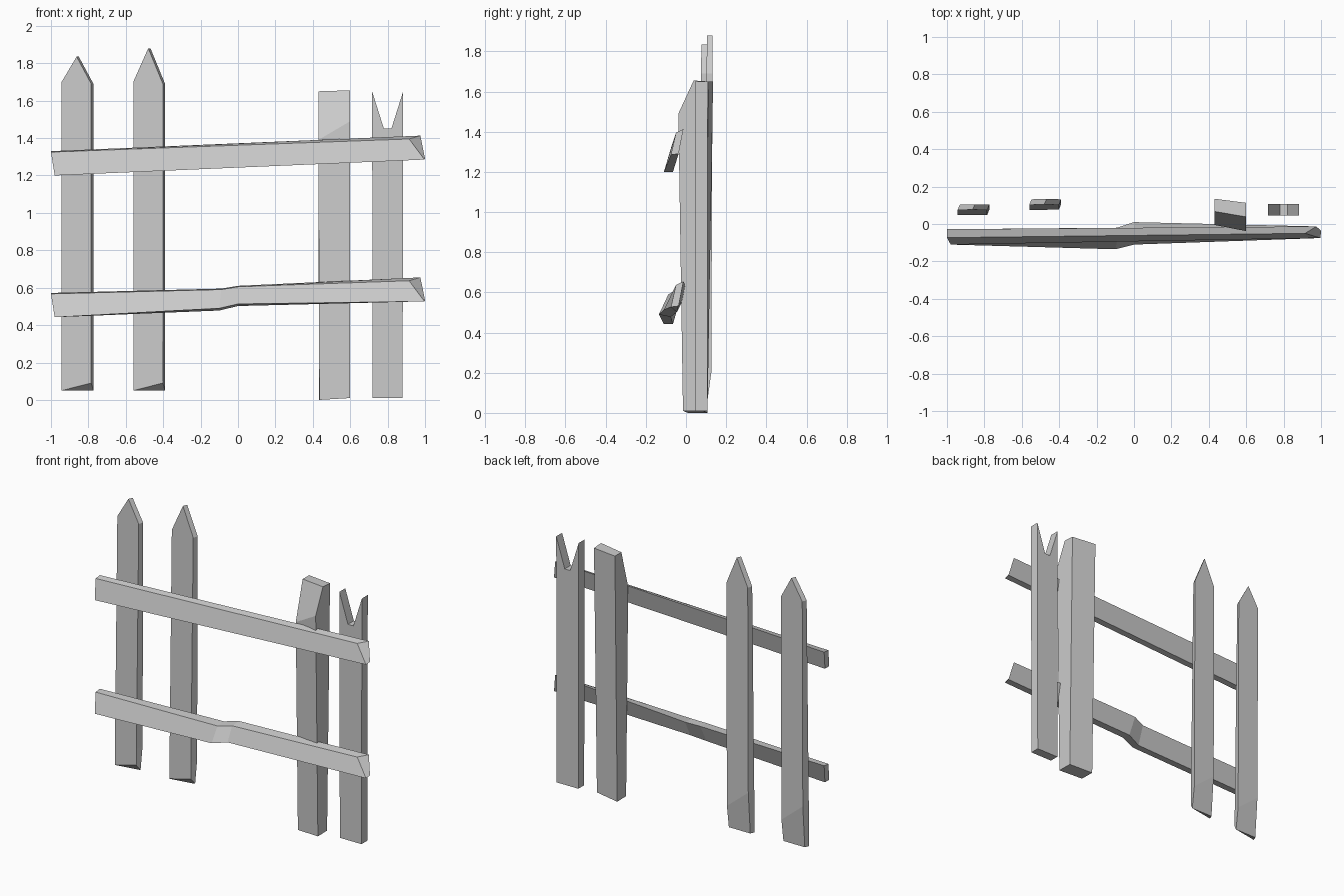
import bpy, bmesh

if "Cube" in bpy.data.objects:
    bpy.data.objects.remove(bpy.data.objects["Cube"])


def loft(name, rings):
    """Skin matching rings of points, cap both ends, weld collapsed corners."""
    bm = bmesh.new()
    loops = [[bm.verts.new(p) for p in ring] for ring in rings]
    n = len(loops[0])
    for a, b in zip(loops, loops[1:]):
        for i in range(n):
            j = (i + 1) % n
            bm.faces.new((a[i], a[j], b[j], b[i]))
    bm.faces.new(loops[0])
    bm.faces.new(loops[-1])
    bmesh.ops.remove_doubles(bm, verts=bm.verts, dist=0.0005)
    bmesh.ops.recalc_face_normals(bm, faces=bm.faces)
    mesh = bpy.data.meshes.new(name)
    bm.to_mesh(mesh)
    bm.free()
    obj = bpy.data.objects.new(name, mesh)
    bpy.context.collection.objects.link(obj)
    return obj


def pointed_picket(name, x, y, peak):
    """Leaning board with pointed top; its back is cut away near the foot."""
    l, r, s = x - 0.08, x + 0.078, 0.012      # s: sideways skew front to back

    def ring(zfl, zfr, zbr, zbl, back):
        f = lambda z: y + 0.03 * z / peak
        b = lambda z: y + back + 0.008 * z / peak
        return [(l, f(zfl), zfl), (r, f(zfr), zfr),
                (r + s, b(zbr), zbr), (l + s, b(zbl), zbl)]

    front, rear = (x, y + 0.03, peak), (x + s, y + 0.058, peak)
    return loft(name, [ring(0.05, 0.09, 0.05, 0.05, 0.03),
                       ring(0.33, 0.2, 0.2, 0.33, 0.05),
                       ring(1.7, 1.69, 1.69, 1.7, 0.05),
                       [front, front, rear, rear]])


# Pointed pickets
pointed_picket("pointed_picket_outer", -0.863, 0.047, 1.835)
pointed_picket("pointed_picket_inner", -0.48, 0.075, 1.88)

# Thick post with chamfered front top
br, bl = (0.6, 0.113, 1.65), (0.43, 0.135, 1.65)
loft("chamfered_post", [
    [(0.435, 0.01, 0.0), (0.6, -0.015, 0.01), (0.598, 0.085, 0.01), (0.433, 0.107, 0.0)],
    [(0.43, -0.005, 1.39), (0.6, -0.038, 1.49), br, bl],
    [(0.43, 0.067, 1.65), (0.6, 0.038, 1.655), br, bl]])

# Picket with broken, forked top
fork = [(0.72, 0.01), (0.88, 0.01), (0.883, 1.65),
        (0.82, 1.45), (0.78, 1.45), (0.717, 1.65)]
loft("forked_picket", [[(x, y, z) for x, z in fork] for y in (0.045, 0.107)])

# Rails: sections run front top, back top, back bottom, front bottom
left_end = [(-1, -0.073, 1.325), (-1, -0.028, 1.33),
            (-0.98, -0.065, 1.2), (-0.98, -0.11, 1.2)]
right_end = [(0.915, -0.05, 1.395), (0.975, -0.013, 1.413),
             (1.0, -0.037, 1.29), (0.997, -0.075, 1.285)]
loft("upper_rail", [left_end, right_end])

lower = lambda pts: [(x, y, z - 0.758) for x, y, z in pts]
loft("lower_rail", [
    lower(left_end),
    [(-0.09, -0.088, 0.59), (-0.09, -0.02, 0.595), (-0.1, -0.075, 0.478), (-0.1, -0.135, 0.49)],
    [(0, -0.062, 0.605), (0, 0.01, 0.61), (0, -0.045, 0.502), (0, -0.11, 0.513)],
    lower(right_end)])
